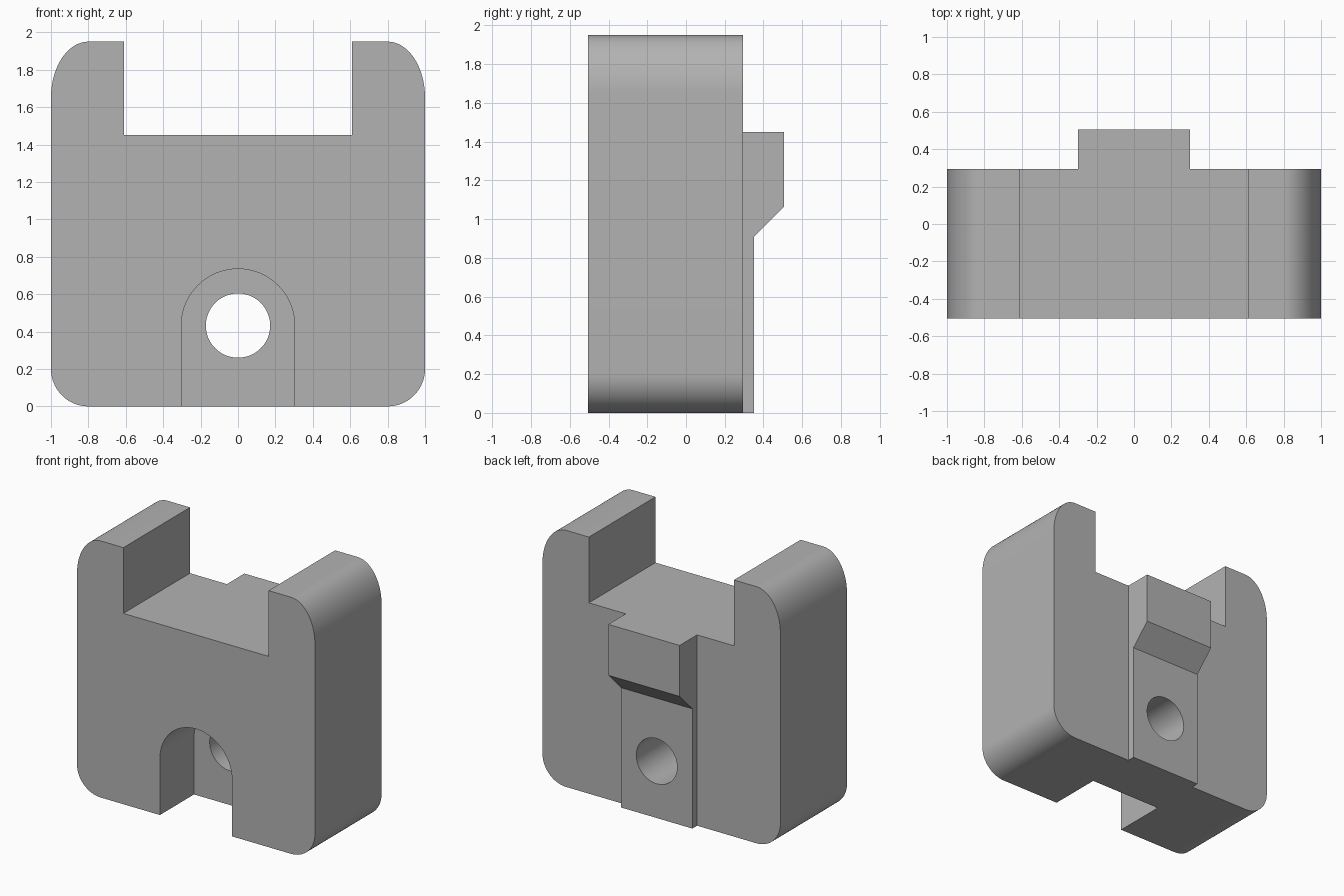
import bpy, bmesh, math
from mathutils import Vector

cube = bpy.data.objects.get("Cube")
if cube:
    bpy.data.objects.remove(cube, do_unlink=True)

FRONT, BACK, TOP, FLOOR = -0.505, 0.295, 1.95, 1.45
HOLE_Z = 0.432

grey = bpy.data.materials.new("plain grey")
grey.use_nodes = True
grey.diffuse_color = (0.45, 0.45, 0.45, 1)
grey.node_tree.nodes["Principled BSDF"].inputs["Base Color"].default_value = (0.45, 0.45, 0.45, 1)


def arc(cx, cz, rx, rz, start, end, steps):
    """Points along an elliptical arc, angles in degrees."""
    angles = [math.radians(start + (end - start) * i / steps) for i in range(steps + 1)]
    return [(cx + rx * math.cos(a), cz + rz * math.sin(a)) for a in angles]


def extrude(name, points, offset):
    """Closed solid from a flat outline swept by an offset."""
    bm = bmesh.new()
    face = bm.faces.new([bm.verts.new(p) for p in points])
    swept = bmesh.ops.extrude_face_region(bm, geom=[face])["geom"]
    verts = [v for v in swept if isinstance(v, bmesh.types.BMVert)]
    bmesh.ops.translate(bm, verts=verts, vec=Vector(offset))
    bmesh.ops.recalc_face_normals(bm, faces=bm.faces)
    mesh = bpy.data.meshes.new(name)
    bm.to_mesh(mesh)
    bm.free()
    mesh.materials.append(grey)
    obj = bpy.data.objects.new(name, mesh)
    bpy.context.collection.objects.link(obj)
    return obj


def front_solid(name, outline, y0, y1):
    return extrude(name, [(x, y0, z) for x, z in outline], (0, y1 - y0, 0))


def combine(target, tool, operation):
    """Apply a boolean and discard the tool."""
    mod = target.modifiers.new(tool.name, "BOOLEAN")
    mod.operation, mod.solver, mod.object = operation, "EXACT", tool
    graph = bpy.context.evaluated_depsgraph_get()
    mesh = bpy.data.meshes.new_from_object(target.evaluated_get(graph))
    target.modifiers.clear()
    target.data = mesh
    bpy.data.objects.remove(tool, do_unlink=True)


# Body: rounded block with a wide notch between two upright arms
half = arc(0.8, 0.2, 0.2, 0.2, -90, 0, 16)
half += arc(0.8, 1.65, 0.2, 0.3, 0, 90, 20)
half += [(0.61, TOP), (0.61, FLOOR)]
outline = half + [(-x, z) for x, z in reversed(half)]
body = front_solid("notched_body", outline, FRONT, BACK)

# Rear rib with a thicker chamfered head
side = [(0.1, 0), (0.352, 0), (0.352, 0.91), (0.505, 1.063), (0.505, FLOOR), (0.1, FLOOR)]
rib = extrude("rear_rib", [(-0.3, y, z) for y, z in side], (0.6, 0, 0))
combine(body, rib, "UNION")

# Arched pocket in the front, open at the bottom
arch = [(-0.303, -0.1), (0.303, -0.1)] + arc(0, HOLE_Z, 0.303, 0.303, 0, 180, 40)
combine(body, front_solid("pocket_cutter", arch, FRONT - 0.1, -0.095), "DIFFERENCE")

# Round hole through the pocket wall and the rib
circle = arc(0, HOLE_Z, 0.172, 0.172, 0, 360, 48)[:-1]
combine(body, front_solid("hole_cutter", circle, -0.3, 0.7), "DIFFERENCE")

# Smooth curves, crisp edges
bpy.ops.object.select_all(action="DESELECT")
body.select_set(True)
bpy.context.view_layer.objects.active = body
bpy.ops.object.shade_smooth_by_angle(angle=math.radians(30))
